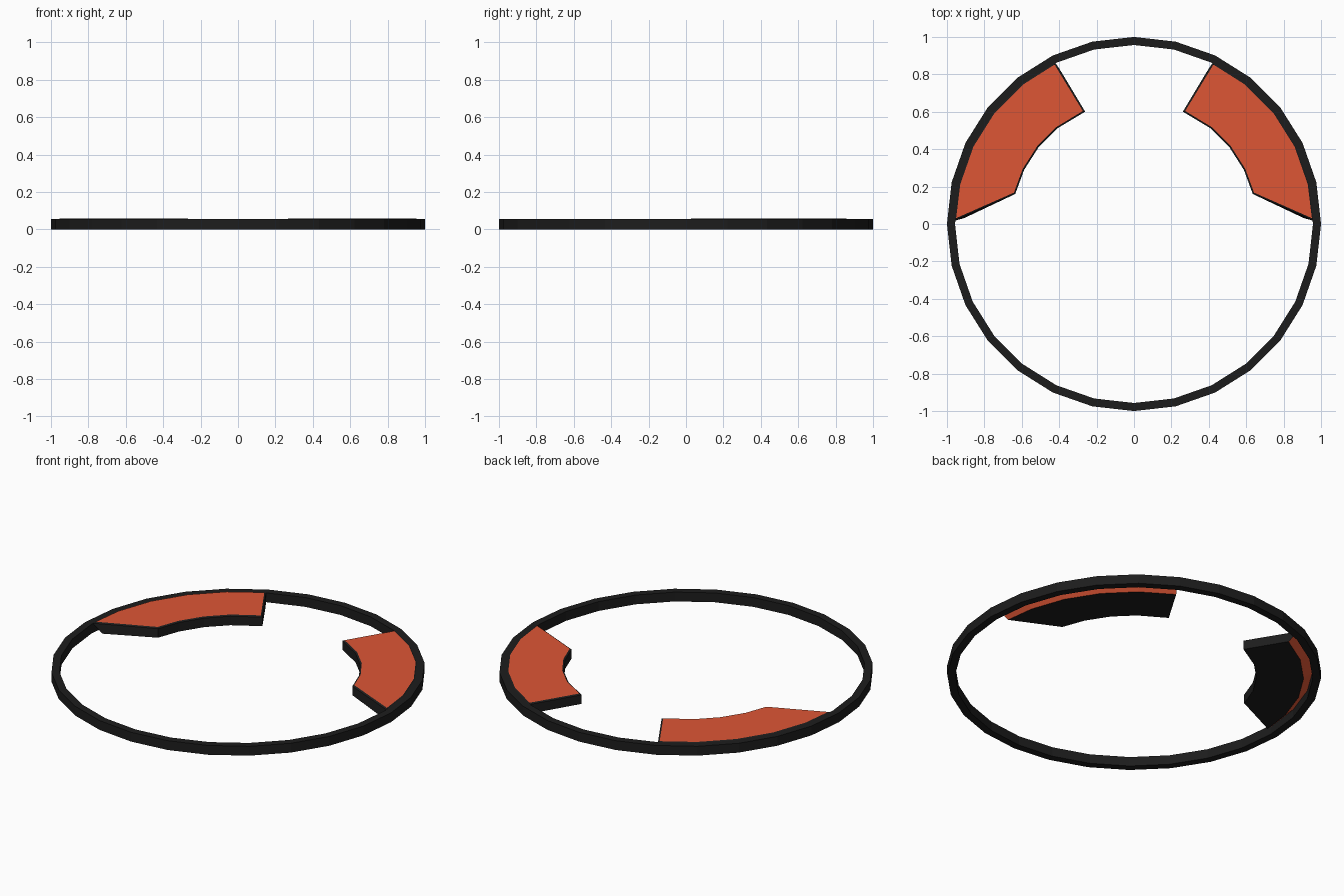
import bpy, bmesh
from math import cos, sin, radians, tau

if "Cube" in bpy.data.objects:
    bpy.data.objects.remove(bpy.data.objects["Cube"])


def material(name, rgb):
    m = bpy.data.materials.new(name)
    m.diffuse_color = (*rgb, 1)
    m.use_nodes = True
    m.node_tree.nodes["Principled BSDF"].inputs["Base Color"].default_value = m.diffuse_color
    return m


BLACK = material("black", (0.012, 0.012, 0.012))
ORANGE = material("orange", (0.73, 0.093, 0.036))


def finish(bm, name):
    bmesh.ops.recalc_face_normals(bm, faces=bm.faces)
    me = bpy.data.meshes.new(name)
    bm.to_mesh(me)
    bm.free()
    me.materials.append(BLACK)
    me.materials.append(ORANGE)
    ob = bpy.data.objects.new(name, me)
    bpy.context.collection.objects.link(ob)
    return ob


def bridge(bm, a, b):
    n = len(a)
    return [bm.faces.new((a[i], a[(i + 1) % n], b[(i + 1) % n], b[i])) for i in range(n)]


# Thin 28-sided ring with a rectangular section
def build_ring(n=28, section=((1, 0), (1, 0.055), (0.957, 0.055), (0.957, 0))):
    bm = bmesh.new()
    loops = [[bm.verts.new((r * cos(tau * i / n), r * sin(tau * i / n), z))
              for i in range(n)] for r, z in section]
    for k in range(4):
        bridge(bm, loops[k], loops[(k + 1) % 4])
    finish(bm, "outer_ring")


# Curved pad: black slab, orange top panel and orange sloped outer wall
STEP = 360 / 28
OUTER = [1] + [STEP * k for k in range(1, 5)] + [64]
INNER = [66.5, 4 * STEP, 3 * STEP + 0.4, 2 * STEP + 0.6, 14.2]


def build_pad(side, name):
    bm = bmesh.new()

    def outline(r_out, z, slide):
        angles = [OUTER[0] + slide] + OUTER[1:-1] + [OUTER[-1] + slide * 0.4]
        pts = [(r_out, a) for a in angles] + [(0.655, a) for a in INNER]
        return [bm.verts.new((side * r * cos(radians(a)), r * sin(radians(a)), z))
                for r, a in pts]

    low = outline(0.908, 0, 1.0)
    high = outline(0.962, 0.053, 0)
    walls = bridge(bm, low, high)
    bm.faces.new(low)
    top = bm.faces.new(high)
    for f in walls[:len(OUTER) - 1]:
        f.material_index = 1
    # narrow black bevel around the panel
    bmesh.ops.recalc_face_normals(bm, faces=bm.faces)
    bmesh.ops.inset_region(bm, faces=[top], thickness=0.009, use_even_offset=True)
    for v in top.verts:
        v.co.z = 0.059
    top.material_index = 1
    finish(bm, name)


build_ring()
build_pad(1, "right_pad")
build_pad(-1, "left_pad")
